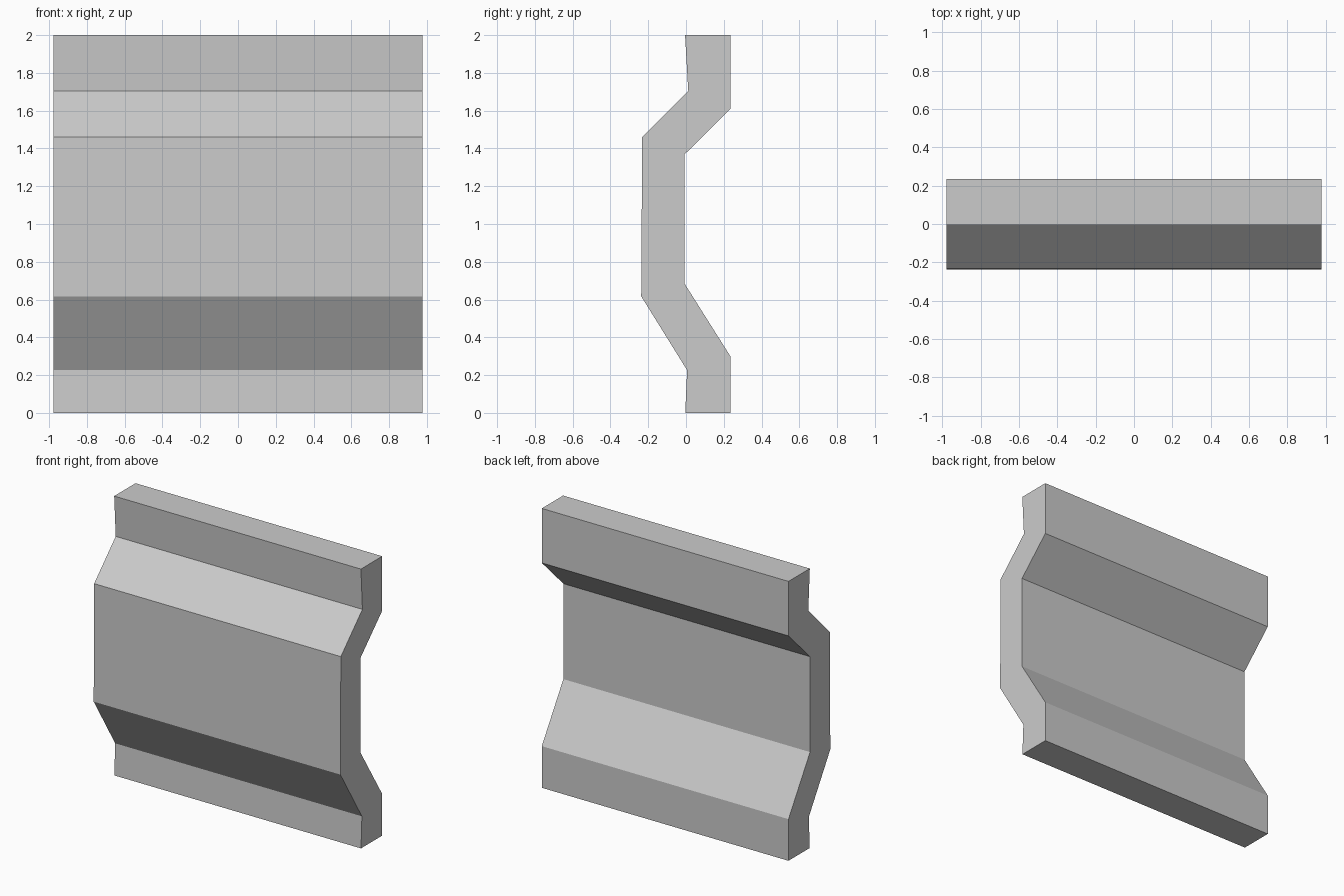
import bpy, bmesh

if "Cube" in bpy.data.objects:
    bpy.data.objects.remove(bpy.data.objects["Cube"])

HALF_WIDTH = 0.977

# Side profile (y, z): front edge from top down, then back edge from bottom up
front = [(-0.005, 2.0), (0.012, 1.705), (-0.232, 1.46),
         (-0.237, 0.617), (0.006, 0.226), (-0.004, 0.0)]
back = [(0.236, 0.0), (0.236, 0.298), (-0.008, 0.685),
        (-0.008, 1.368), (0.236, 1.61), (0.236, 2.0)]

# Bent wall panel: profile extruded along x
bm = bmesh.new()
face = bm.faces.new([bm.verts.new((-HALF_WIDTH, y, z)) for y, z in front + back])
ext = bmesh.ops.extrude_face_region(bm, geom=[face], use_keep_orig=True)
verts = [g for g in ext["geom"] if isinstance(g, bmesh.types.BMVert)]
bmesh.ops.translate(bm, verts=verts, vec=(2 * HALF_WIDTH, 0, 0))
bmesh.ops.recalc_face_normals(bm, faces=bm.faces)

mesh = bpy.data.meshes.new("wall_panel")
bm.to_mesh(mesh)
bm.free()
panel = bpy.data.objects.new("wall_panel", mesh)
bpy.context.collection.objects.link(panel)
